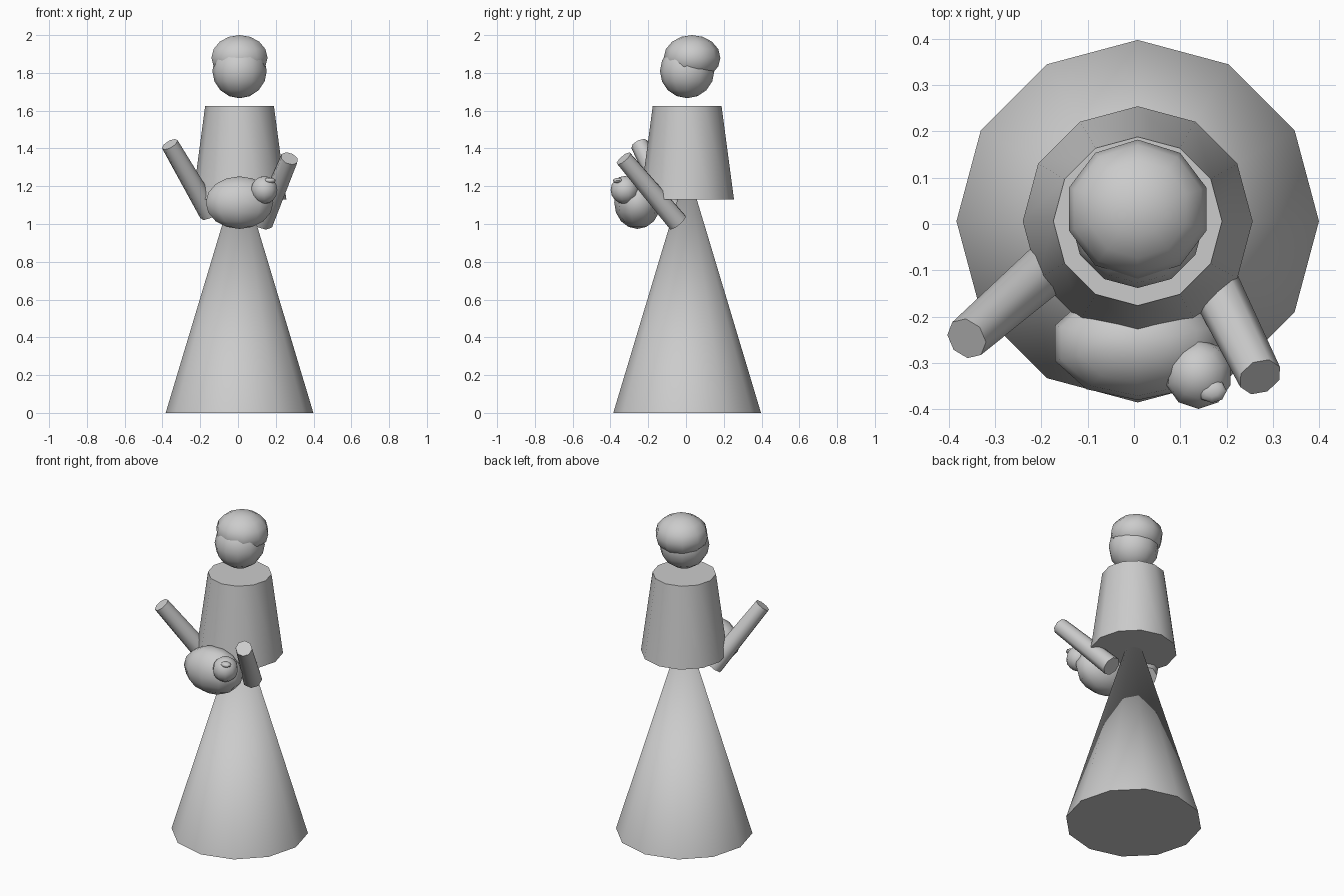
import bpy
import math
from mathutils import Vector

if "Cube" in bpy.data.objects:
    bpy.data.objects.remove(bpy.data.objects["Cube"])


def finish(obj, name):
    obj.name = name
    bpy.ops.object.shade_smooth_by_angle(angle=math.radians(50))
    return obj


def ball(name, center, radii, segments=10, rings=8):
    bpy.ops.mesh.primitive_uv_sphere_add(segments=segments, ring_count=rings,
                                         radius=1, location=center)
    obj = bpy.context.object
    obj.scale = radii
    bpy.ops.object.transform_apply(location=False, rotation=False, scale=True)
    return finish(obj, name)


def taper(name, start, end, r_start, r_end, sides=12):
    """Cone or tapered cylinder between two points."""
    a, b = Vector(start), Vector(end)
    axis = b - a
    bpy.ops.mesh.primitive_cone_add(vertices=sides, radius1=r_start, radius2=r_end,
                                    depth=axis.length, location=(a + b) / 2)
    obj = bpy.context.object
    if abs(axis.x) + abs(axis.y) > 1e-6:
        obj.rotation_euler = axis.to_track_quat('Z', 'Y').to_euler()
    return finish(obj, name)


CX, CY = 0.008, 0.006  # figure axis

# Clothing
taper("skirt", (CX, CY, 0), (CX, CY, 1.30), 0.391, 0)
taper("torso", (CX, CY, 1.13), (CX, CY, 1.625), 0.248, 0.182)

# Head and hair
ball("head", (CX, CY, 1.81), (0.144, 0.144, 0.144), 12)
ball("hair", (CX, 0.032, 1.88), (0.156, 0.15, 0.12))

# Arms
taper("left_arm", (0.13, -0.045, 1.01), (0.272, -0.33, 1.347), 0.058, 0.048, 8)
taper("right_arm", (-0.148, -0.062, 1.056), (-0.361, -0.247, 1.422), 0.058, 0.047, 8)

# Held bundle with a small head and tuft
ball("bundle_body", (CX, -0.257, 1.113), (0.188, 0.123, 0.139))
ball("bundle_head", (0.139, -0.324, 1.18), (0.073, 0.075, 0.074))
ball("bundle_tuft", (0.168, -0.36, 1.23), (0.032, 0.026, 0.015), 8, 6)
